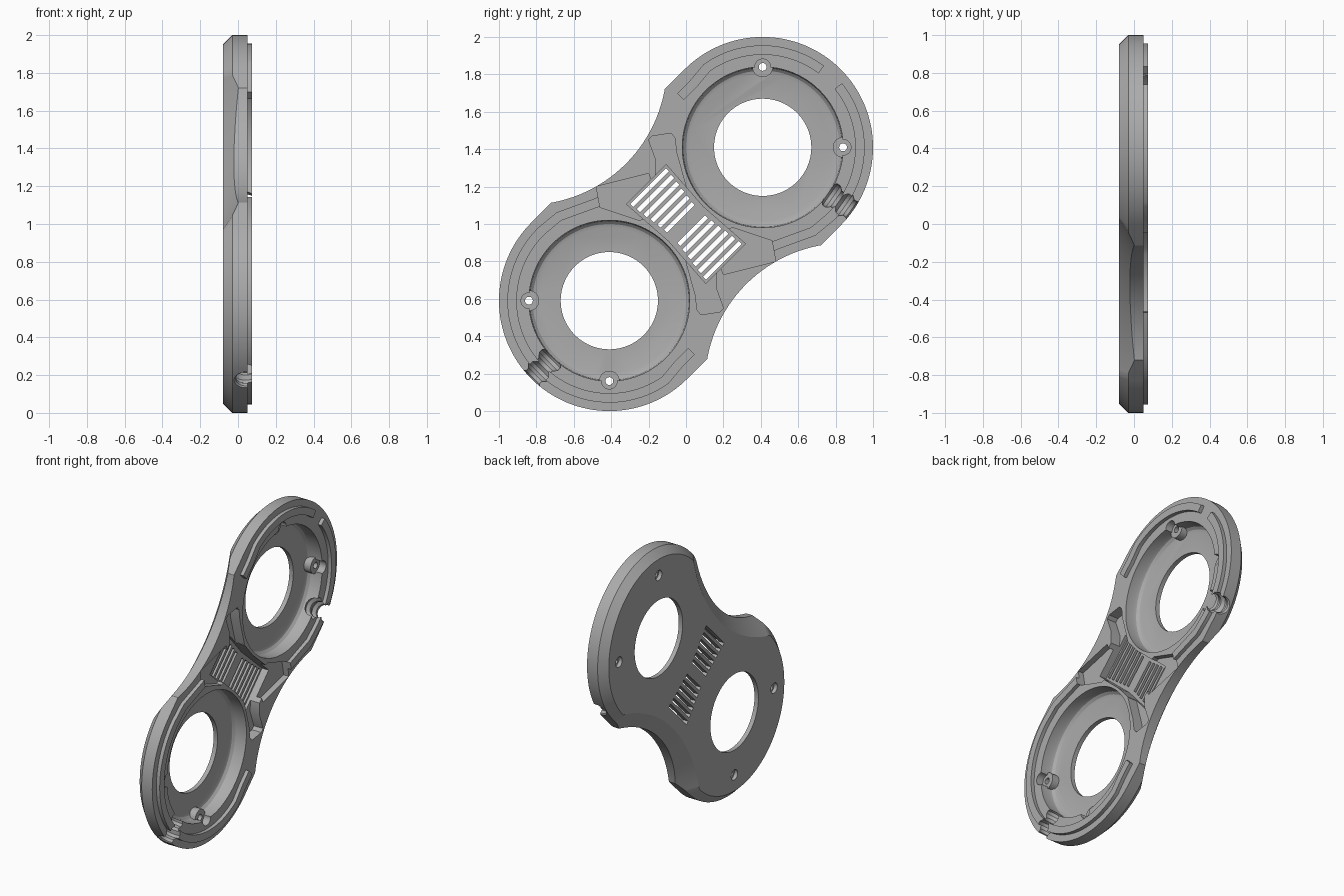
import bpy, bmesh, math
from mathutils import Vector

if "Cube" in bpy.data.objects:
    bpy.data.objects.remove(bpy.data.objects["Cube"])

C, R = 0.41, 0.59                 # lobe centre offset and lobe radius
BACK, FACE, FLOOR = -0.08, 0.05, -0.05
D = math.sqrt(0.5)

mat = bpy.data.materials.new("plain grey")
mat.use_nodes = True
grey = (0.41, 0.41, 0.41, 1)
mat.diffuse_color = grey
mat.node_tree.nodes["Principled BSDF"].inputs["Base Color"].default_value = grey


def diag(s, t):
    """Point measured along and across the long diagonal."""
    return ((s - t) * D, (s + t) * D)


def circle(centre, r, n=96):
    return [(centre[0] + r * math.cos(math.tau * i / n),
             centre[1] + r * math.sin(math.tau * i / n)) for i in range(n)]


def stadium(r, n=64):
    pts = []
    for end in (1, -1):
        for i in range(n + 1):
            a = math.pi * (i / n - 0.5)
            pts.append(diag(end * (C / D + r * math.cos(a)), end * r * math.sin(a)))
    return pts


def loft(name, rings):
    """Solid through rings of (u, v, w) points; w runs through the plate."""
    bm = bmesh.new()
    rows = [[bm.verts.new((w, u, v + 1)) for u, v, w in ring] for ring in rings]
    n = len(rows[0])
    for a, b in zip(rows, rows[1:]):
        for i in range(n):
            bm.faces.new((a[i], a[(i + 1) % n], b[(i + 1) % n], b[i]))
    bm.faces.new(rows[0])
    bm.faces.new(rows[-1])
    bmesh.ops.recalc_face_normals(bm, faces=bm.faces)
    me = bpy.data.meshes.new(name)
    bm.to_mesh(me)
    bm.free()
    me.materials.append(mat)
    ob = bpy.data.objects.new(name, me)
    bpy.context.collection.objects.link(ob)
    return ob


def stack(name, *levels):
    return loft(name, [[(u, v, w) for u, v in pts] for pts, w in levels])


def combine(tool, operation="DIFFERENCE"):
    """Apply a boolean to the body and remove the helper."""
    tool.hide_render = True
    mod = body.modifiers.new("shape", "BOOLEAN")
    mod.solver = "EXACT"
    mod.operation = operation
    mod.object = tool
    bpy.context.view_layer.objects.active = body
    bpy.ops.object.modifier_apply(modifier=mod.name)
    bpy.data.objects.remove(tool)


def ribbon(path, half):
    """Closed outline of a band around an open path."""
    left, right = [], []
    for i, p in enumerate(path):
        a, b = Vector(path[max(i - 1, 0)]), Vector(path[min(i + 1, len(path) - 1)])
        d = (b - a).normalized()
        left.append((p[0] - d.y * half, p[1] + d.x * half))
        right.append((p[0] + d.y * half, p[1] - d.x * half))
    return left + right[::-1]


def turned(pts, side):
    return [(side * u, side * v) for u, v in pts]


def arc(start, end, r=0.52, n=40):
    return [(C + r * math.cos(math.radians(start + (end - start) * i / n)),
             C + r * math.sin(math.radians(start + (end - start) * i / n)))
            for i in range(n + 1)]


# Plate with a chamfered back edge
body = stack("twin_lobe_cover", (stadium(R - 0.05), BACK),
             (stadium(R), BACK + 0.05), (stadium(R), FACE))

# Waist: upright scallop plus a sloping scallop towards the back
for side in (1, -1):
    upright = circle(diag(0, side * 1.205), 0.75, 128)
    combine(stack("waist_cutter", (upright, -0.2), (upright, 0.2)))
    hub = diag(0, side * 1.46)
    combine(stack("slope_cutter", (circle(hub, 1.119, 128), -0.1),
                  (circle(hub, 0.827, 128), 0.1)))

# Raised sealing ridges; the upper lobe's ridge has a gap
tail_a = [(-0.03, 0.68), (0.04, 0.75)]
tail_b = [(0.68, -0.04), (0.46, -0.12)]
ridges = [(1, tail_a + arc(125, 53)), (1, arc(39, -46) + tail_b),
          (-1, tail_a + arc(125, -46) + tail_b)]
for side, path in ridges:
    band = turned(ribbon(path, 0.025), side)
    combine(stack("ridge", (band, 0.03), (band, 0.075)), "UNION")

# Recesses around the waist: side trapezoid, ramped corner, centre channel
trapezoid = [(-0.48, 0.2), (-0.2, 0.27), (-0.16, 0.17), (-0.13, 0.06), (-0.25, 0.02), (-0.46, 0.09)]
corner = [(-0.2, 0.45), (-0.18, 0.47), (-0.08, 0.485), (-0.06, 0.46),
          (-0.05, 0.38), (0.0, 0.2), (-0.1, 0.14), (-0.165, 0.19), (-0.16, 0.34)]
for side in (1, -1):
    for shape, depth in ((trapezoid, 0.01), (corner, -0.02)):
        pts = turned(shape, side)
        combine(stack("recess_cutter", (pts, depth), (pts, 0.2)))
channel = [diag(*p) for p in ((-0.15, -0.3), (0.15, -0.3), (0.13, 0), (0.15, 0.3), (-0.15, 0.3), (-0.13, 0))]
combine(stack("channel_cutter", (channel, FLOOR + 0.01), (channel, 0.2)))

# Round pockets, bosses, large openings and countersunk screw holes
for side in (1, -1):
    mid = (side * C, side * C)
    combine(stack("pocket_cutter", (circle(mid, 0.39), FLOOR), (circle(mid, 0.41), FLOOR + 0.006),
                  (circle(mid, 0.425), FLOOR + 0.02), (circle(mid, 0.43), FLOOR + 0.04),
                  (circle(mid, 0.43), 0.2)))
    opening = circle(mid, 0.26)
    combine(stack("opening_cutter", (opening, -0.2), (opening, 0.2)))
    for du, dv in ((0, 0.43), (0.43, 0)):
        spot = (side * (C + du), side * (C + dv))
        boss, well = circle(spot, 0.055, 32), circle(spot, 0.042, 32)
        bore, head = circle(spot, 0.021, 24), circle(spot, 0.035, 24)
        combine(stack("boss", (boss, FLOOR - 0.01), (boss, 0.0)), "UNION")
        combine(stack("well_cutter", (well, 0.0), (well, 0.2)))
        combine(stack("bore_cutter", (bore, -0.2), (bore, 0.2)))
        combine(stack("head_cutter", (head, -0.2), (head, BACK + 0.025)))

# Two groups of vent slots running along the diagonal
for side in (1, -1):
    for i in range(6):
        t = side * (0.05 + 0.045 * i)
        half = 0.105 + 0.006 * i
        slot = [diag(s, t + o) for s, o in
                ((-half, -0.012), (half, -0.012), (half, 0.012), (-half, 0.012))]
        combine(stack("slot_cutter", (slot, -0.2), (slot, 0.2)))

# Ribbed cable exits through the rim
for side, angle in ((1, -35), (-1, 45)):
    a = math.radians(angle)
    out = Vector((math.cos(a), math.sin(a), 0)) * side
    across = Vector((-out.y, out.x, 0))
    hub = Vector((side * C, side * C, 0.04))
    rings = []
    for k in range(15):
        r = 0.07 if k % 4 in (2, 3) else 0.052
        rings.append([hub + out * (0.40 + 0.02 * k) + r * (x * across + Vector((0, 0, y)))
                      for x, y in circle((0, 0), 1, 32)])
    combine(loft("cable_cutter", rings))

bpy.ops.object.select_all(action="DESELECT")
body.select_set(True)
bpy.context.view_layer.objects.active = body
bpy.ops.object.shade_smooth_by_angle(angle=math.radians(25))
